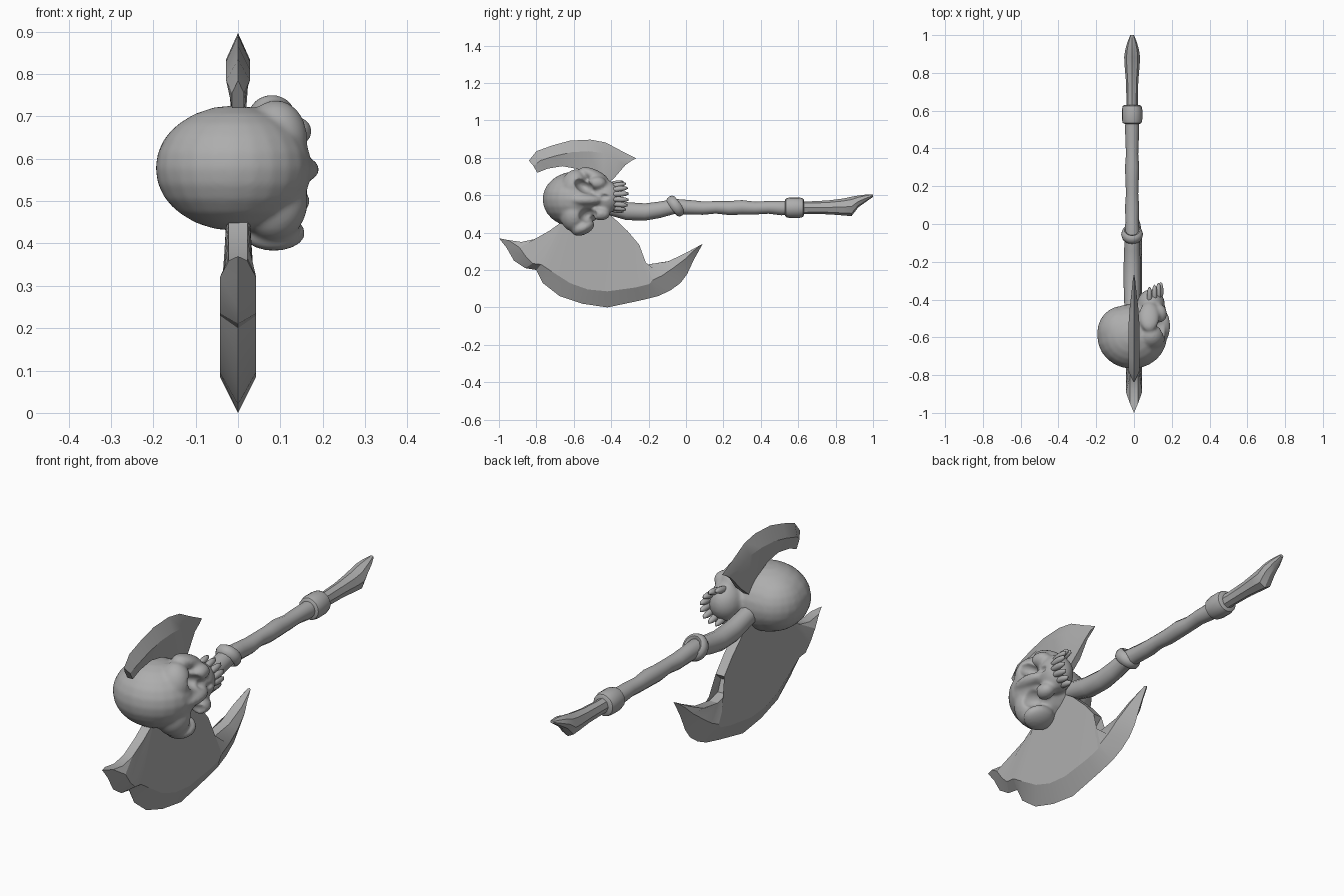
import bpy, bmesh, math
from mathutils import Matrix, Vector

if "Cube" in bpy.data.objects:
    bpy.data.objects.remove(bpy.data.objects["Cube"])

metal = bpy.data.materials.new("worn_grey")
metal.diffuse_color = (0.42, 0.42, 0.42, 1)
metal.use_nodes = True
metal.node_tree.nodes["Principled BSDF"].inputs["Base Color"].default_value = metal.diffuse_color


def finish(name, bm, angle=35):
    """Turn a bmesh into a named object with smooth shading and sharp edges."""
    bmesh.ops.remove_doubles(bm, verts=bm.verts, dist=1e-5)
    bmesh.ops.recalc_face_normals(bm, faces=bm.faces)
    me = bpy.data.meshes.new(name)
    bm.to_mesh(me)
    bm.free()
    for p in me.polygons:
        p.use_smooth = True
    me.set_sharp_from_angle(angle=math.radians(angle))
    me.materials.append(metal)
    ob = bpy.data.objects.new(name, me)
    bpy.context.collection.objects.link(ob)
    return ob


def ellipsoid(bm, centre, radii, tilt=0, seg=24):
    """Add an ellipsoid, tilted about x."""
    m = (Matrix.Translation(centre) @ Matrix.Rotation(math.radians(tilt), 4, 'X')
         @ Matrix.Diagonal((*radii, 1)))
    bmesh.ops.create_uvsphere(bm, u_segments=seg, v_segments=seg // 2, radius=1, matrix=m)


def loft(name, sections, sides, angle=35):
    """Skin elliptical sections (y, z, rx, rz) along y."""
    bm = bmesh.new()
    rings = []
    for y, z, rx, rz in sections:
        rings.append([bm.verts.new((-0.01 + rx * math.cos(2 * math.pi * i / sides), y,
                                    z + rz * math.sin(2 * math.pi * i / sides)))
                      for i in range(sides)])
    for a, b in zip(rings, rings[1:]):
        for i in range(sides):
            j = (i + 1) % sides
            bm.faces.new((a[i], a[j], b[j], b[i]))
    bm.faces.new(rings[0])
    bm.faces.new(rings[-1])
    return finish(name, bm, angle)


def blade(name, stations, thick, spine):
    """Ribbon of (edge, bevel, spine) y-z points, mirrored across x."""
    bm = bmesh.new()
    rows = []
    last = len(stations) - 1
    for k, (ey, ez, by, bz, sy, sz) in enumerate(stations):
        t = thick * min(1, 0.5 + k * 0.5, 0.2 + (last - k) * 0.3)
        s = min(spine, t)
        rows.append([bm.verts.new(c) for c in (
            (0, ey, ez), (t, by, bz), (s, sy, sz), (-s, sy, sz), (-t, by, bz))])
    for a, b in zip(rows, rows[1:]):
        for i in range(5):
            j = (i + 1) % 5
            bm.faces.new((a[i], a[j], b[j], b[i]))
    bm.faces.new(rows[0])
    bm.faces.new(rows[-1])
    return finish(name, bm, 22)


# Large lower blade with a hooked front corner and a swept rear horn
blade("lower_blade", [
    (-1.00, .37, -.95, .36, -.88, .35),
    (-.96, .32, -.89, .32, -.81, .365),
    (-.92, .25, -.855, .27, -.73, .41),
    (-.86, .21, -.82, .235, -.66, .46),
    (-.80, .20, -.775, .23, -.62, .52),
    (-.765, .13, -.73, .20, -.58, .55),
    (-.675, .06, -.62, .13, -.51, .55),
    (-.555, .02, -.525, .096, -.46, .53),
    (-.42, .00, -.42, .086, -.395, .487),
    (-.245, .037, -.267, .107, -.31, .406),
    (-.15, .06, -.195, .125, -.25, .335),
    (-.085, .09, -.18, .145, -.289, .30),
    (-.03, .13, -.128, .17, -.267, .246),
    (.005, .176, -.064, .214, -.203, .23),
    (.043, .257, 0, .262, -.096, .246),
    (.07, .305, .037, .30, -.005, .289),
    (.088, .337, .08, .335, .075, .332)], .043, .022)

# Small upper crescent blade
blade("upper_blade", [
    (-.84, .785, -.815, .755, -.795, .72),
    (-.80, .835, -.78, .785, -.74, .742),
    (-.715, .866, -.70, .81, -.66, .755),
    (-.62, .892, -.61, .83, -.58, .74),
    (-.51, .897, -.52, .835, -.50, .70),
    (-.43, .882, -.44, .825, -.445, .64),
    (-.34, .834, -.37, .79, -.385, .69),
    (-.265, .797, -.29, .785, -.325, .76)], .028, .014)

# Curved neck and straight grip, slightly uneven along its length
neck = [(-.50, .56, .04, .045), (-.40, .535, .042, .045), (-.32, .515, .045, .048),
        (-.22, .51, .045, .046), (-.14, .522, .042, .044), (-.06, .54, .04, .04)]
grip = [(.02 + i * .07, .535 - .004 * (i % 2), .035 + .003 * math.sin(i * 2.1),
         .036 + .003 * math.cos(i * 1.7)) for i in range(9)]
loft("handle", neck + grip, 12)

# Flared, slanted pommel
loft("pommel", [(.56, .533, .032, .036), (.66, .533, .03, .034), (.76, .535, .033, .037),
                (.84, .537, .040, .045), (.885, .54, .042, .052), (.92, .566, .037, .032),
                (.96, .583, .026, .02), (1.0, .598, .01, .007)], 8, 30)

# Band near the pommel
loft("rear_band", [(.53, .533, .04, .042), (.535, .533, .05, .05), (.555, .533, .054, .055),
                   (.605, .533, .054, .055), (.625, .533, .05, .05), (.63, .533, .04, .042)], 16)

# Slanted ring at the bend of the handle
bm = bmesh.new()
turn = Matrix.Translation((-.01, -.055, .542)) @ Matrix.Rotation(math.radians(38), 4, 'X')
N, M = 24, 8
grid = []
for i in range(N):
    a = 2 * math.pi * i / N
    grid.append([])
    for k in range(M):
        b = 2 * math.pi * k / M
        r = .044 + .018 * math.cos(b)
        p = Vector((r * math.cos(a) * .93, .027 * math.sin(b), r * math.sin(a)))
        grid[-1].append(bm.verts.new(turn @ p))
for i in range(N):
    for k in range(M):
        i2, k2 = (i + 1) % N, (k + 1) % M
        bm.faces.new((grid[i][k], grid[i2][k], grid[i2][k2], grid[i][k2]))
finish("front_ring", bm, 60)

# Skull lying on its side: crown toward -y, face toward +x, teeth toward +y
bm = bmesh.new()
for c, r, tilt in [
        ((-.01, -.595, .578), (.185, .172, .148), 0),      # cranium
        ((-.06, -.575, .578), (.135, .142, .13), 0),       # back of cranium
        ((.09, -.60, .645), (.075, .07, .095), -15),       # brows
        ((.085, -.60, .50), (.08, .075, .095), 0),
        ((.08, -.49, .705), (.055, .085, .032), -25),      # cheekbones
        ((.085, -.55, .425), (.075, .065, .036), 25),
        ((.135, -.475, .665), (.04, .05, .035), 0),
        ((.13, -.455, .50), (.04, .05, .035), 0),
        ((.15, -.54, .575), (.042, .09, .03), 0),          # nose bridge
        ((.09, -.43, .59), (.075, .085, .088), 0)]:        # upper jaw
    ellipsoid(bm, c, r, tilt)
skull = finish("skull", bm)

# Eye and nose hollows
bm = bmesh.new()
for c, r, tilt in [((.18, -.545, .648), (.085, .058, .036), -30),
                   ((.18, -.525, .492), (.085, .052, .044), 20),
                   ((.185, -.437, .592), (.04, .035, .016), 0)]:
    ellipsoid(bm, c, r, tilt)
cutter = finish("hollow_cutter", bm)
cutter.hide_render = True
cutter.display_type = 'WIRE'


def remesh(size):
    m = skull.modifiers.new("Remesh", 'REMESH')
    m.mode = 'VOXEL'
    m.voxel_size = size
    m.use_smooth_shade = True


remesh(.008)
cut = skull.modifiers.new("Hollows", 'BOOLEAN')
cut.operation = 'DIFFERENCE'
cut.object = cutter
remesh(.007)
soft = skull.modifiers.new("Soften", 'SMOOTH')
soft.factor = .5
soft.iterations = 6

# Arch of pointed teeth
bm = bmesh.new()
for i in range(8):
    a = math.radians(-84 + 24 * i)
    front = math.cos(a)
    ellipsoid(bm, (.075 + .068 * front, -.385 + .03 * front, .592 + .07 * math.sin(a)),
              (.015, .052, .015), 12 * math.sin(a), 10)
finish("teeth", bm, 60)
